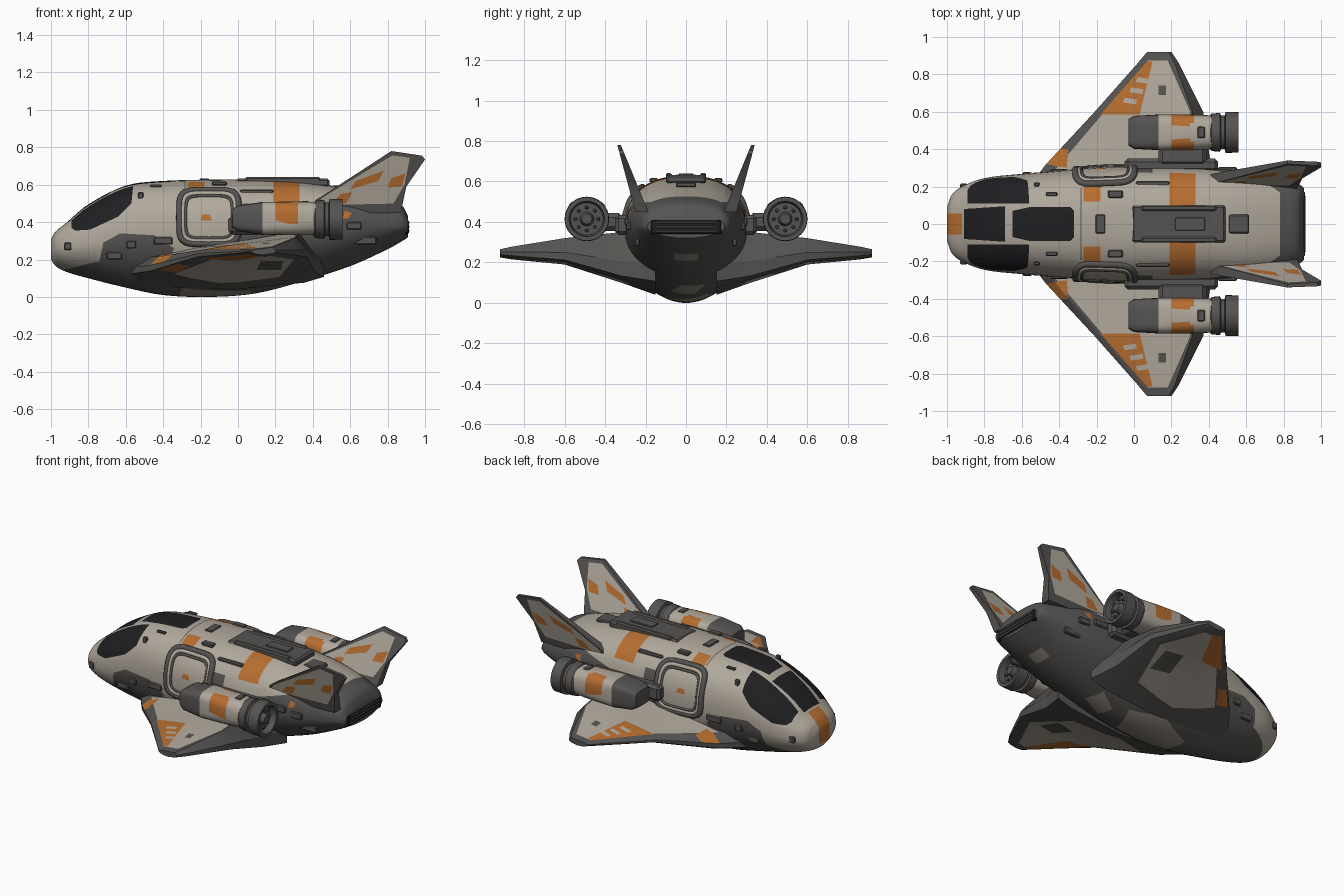
import bpy, bmesh, math
from mathutils import Vector

cube = bpy.data.objects.get("Cube")
if cube:
    bpy.data.objects.remove(cube, do_unlink=True)

# Flat colours
PALETTE = {"cream_paint": (0.44, 0.395, 0.335), "dark_grey": (0.092, 0.088, 0.083),
           "orange_paint": (0.47, 0.155, 0.03), "black_glass": (0.014, 0.014, 0.016),
           "taupe_paint": (0.27, 0.24, 0.2), "mid_grey": (0.12, 0.115, 0.11)}
CREAM, DARK, ORANGE, GLASS, TAUPE, GREY = range(len(PALETTE))
MATERIALS = []
for label, rgb in PALETTE.items():
    mat = bpy.data.materials.new(label)
    mat.use_nodes = True
    mat.diffuse_color = (*rgb, 1)
    shader = next(n for n in mat.node_tree.nodes if n.type == 'BSDF_PRINCIPLED')
    shader.inputs["Base Color"].default_value = (*rgb, 1)
    MATERIALS.append(mat)

def link(name, data):
    bpy.context.scene.collection.objects.link(bpy.data.objects.new(name, data))

def finish(bm, name, mirrored=False):
    """Turn a bmesh into an object, or into a pair mirrored across y."""
    bm.normal_update()
    for f in bm.faces:
        f.smooth = True
    for e in bm.edges:
        e.smooth = len(e.link_faces) == 2 and e.calc_face_angle(0) < math.radians(32)
    for side in (("back_", "front_") if mirrored else ("",)):
        mesh = bpy.data.meshes.new(side + name)
        if side == "front_":
            bmesh.ops.scale(bm, vec=(1, -1, 1), verts=bm.verts)
            bmesh.ops.reverse_faces(bm, faces=bm.faces)
        bm.to_mesh(mesh)
        for mat in MATERIALS:
            mesh.materials.append(mat)
        link(side + name, mesh)
    bm.free()

def loft(rings, mat=CREAM):
    bm = bmesh.new()
    loops = [[bm.verts.new(p) for p in ring] for ring in rings]
    for a, b in zip(loops, loops[1:]):
        for i in range(len(a)):
            j = (i + 1) % len(a)
            bm.faces.new((a[i], a[j], b[j], b[i]))
    bm.faces.new(loops[0])
    bm.faces.new(loops[-1])
    for f in bm.faces:
        f.material_index = mat
    bmesh.ops.recalc_face_normals(bm, faces=bm.faces)
    return bm

def oval(rx, ry, power, count):
    """Points of a superellipse."""
    turns = [math.tau * i / count for i in range(count)]
    return [tuple(math.copysign(abs(fn(t)) ** (2 / power), fn(t)) * r
                  for fn, r in ((math.cos, rx), (math.sin, ry))) for t in turns]

def panel(bm, axes, poly, mat, keep=lambda f: True):
    """Cut a convex outline into the surface along two axes and colour it."""
    a, b = axes
    sides = list(zip(poly, poly[1:] + poly[:1]))
    if sum(p[0] * q[1] - q[0] * p[1] for p, q in sides) < 0:
        sides = [(q, p) for p, q in sides]
    low, high = ([pick(p[i] for p in poly) for i in (0, 1)] for pick in (min, max))

    def touches(f):
        return all(min(v.co[k] for v in f.verts) <= high[i] and
                   max(v.co[k] for v in f.verts) >= low[i] for i, k in enumerate(axes))
    planes = []
    for p, q in sides:
        co, no = Vector((0, 0, 0)), Vector((0, 0, 0))
        co[a], co[b] = p
        no[a], no[b] = q[1] - p[1], p[0] - q[0]
        planes.append((co, no.normalized()))
        bm.normal_update()
        faces = [f for f in bm.faces if keep(f) and touches(f)]
        geom = list({v for f in faces for v in f.verts}) + list({e for f in faces for e in f.edges}) + faces
        bmesh.ops.bisect_plane(bm, geom=geom, dist=1e-5, plane_co=co, plane_no=planes[-1][1])
    bm.normal_update()
    for f in bm.faces:
        mid = f.calc_center_median()
        if keep(f) and all((mid - co).dot(no) < 1e-5 for co, no in planes):
            f.material_index = mat

def rect(x1, x2, y1, y2):
    return [(x1, y1), (x2, y1), (x2, y2), (x1, y2)]

def box(name, centre, size, mat=DARK, mirrored=True):
    bm = bmesh.new()
    bmesh.ops.create_cube(bm, size=1)
    bmesh.ops.scale(bm, vec=size, verts=bm.verts)
    bmesh.ops.translate(bm, vec=centre, verts=bm.verts)
    bmesh.ops.bevel(bm, geom=bm.edges[:], offset=min(size) * .25, segments=1, profile=0.5, affect='EDGES')
    for f in bm.faces:
        f.material_index = mat
    finish(bm, name, mirrored)

def up(f):
    return f.normal.z > 0.1

def down(f):
    return f.normal.z < -0.1

# Fuselage: x, half width, waist height, top, bottom
HULL = [(-1, .09, .255, .31, .2), (-.975, .155, .26, .35, .165), (-.92, .2, .27, .395, .135),
        (-.8, .245, .29, .495, .1), (-.6, .268, .32, .595, .05), (-.4, .285, .34, .62, .01),
        (-.15, .305, .34, .627, 0), (.1, .305, .34, .627, .02), (.35, .3, .35, .615, .085),
        (.6, .285, .37, .575, .165), (.8, .24, .38, .52, .255), (.88, .215, .38, .485, .3),
        (.91, .19, .375, .43, .32)]

def hull_at(x):
    i = max(k for k in range(len(HULL) - 1) if HULL[k][0] <= x or k == 0)
    span = HULL[i + 1][0] - HULL[i][0]
    t = (x - HULL[i][0]) / span

    def slope(k, c):
        lo, hi = HULL[max(k - 1, 0)], HULL[min(k + 1, len(HULL) - 1)]
        return span * (hi[c] - lo[c]) / (hi[0] - lo[0])
    h = t * t * (3 - 2 * t)
    return [HULL[i][c] * (1 - h) + HULL[i + 1][c] * h + slope(i, c) * t * (1 - t) ** 2
            - slope(i + 1, c) * t * t * (1 - t) for c in range(1, 5)]

def hull_ring(x):
    wide, waist, top, low = hull_at(x)
    halves = zip(oval(wide, top - waist, 2.5, 56), oval(wide, waist - low, 1.9, 56))
    return [(x, p[0], waist + p[1]) for p in (u if u[1] >= 0 else l for u, l in halves)]

def hull_side(x, z):
    wide, waist, top, low = hull_at(x)
    power, reach = (2.5, top - waist) if z > waist else (1.9, waist - low)
    return wide * max(0, 1 - (abs(z - waist) / reach) ** power) ** (1 / power)

stations = [p[0] + (q[0] - p[0]) * k / 5 for p, q in zip(HULL, HULL[1:]) for k in range(5)]
hull = loft([hull_ring(x) for x in stations + [HULL[-1][0]]])
for y in (-.11, .11):
    bmesh.ops.bisect_plane(hull, geom=hull.verts[:] + hull.edges[:] + hull.faces[:], dist=1e-5,
                           plane_co=(0, y, 0), plane_no=(0, 1, 0))
# Dark lower hull and tail, with lighter belly patches
XZ, XY = (0, 2), (0, 1)
for outline in ([(-.95, -.1), (-.95, .14), (-.75, .19), (.1, .27), (.1, -.1)], rect(.01, .1, .25, .5),
                [(-.75, .15), (-.72, .29), (-.63, .34), (-.45, .33), (-.34, .26), (-.4, .15)],
                [(0, -.1), (0, .3), (.3, .42), (.55, .49), (.8, .5), (.8, -.1)], rect(.78, 1, 0, .7)):
    panel(hull, XZ, outline, DARK)
for outline in ([(-.3, -.14), (-.34, .06), (-.1, .16), (.12, .1), (.06, -.1)], rect(.7, .77, -.06, .06),
                [(.22, -.08), (.2, .04), (.32, .1), (.36, -.02)]):
    panel(hull, XY, outline, TAUPE, down)
# Orange paint on roof, flanks and nose
panel(hull, XZ, rect(.19, .33, .5, .7), ORANGE)
panel(hull, XZ, [(.56, .42), (.57, .46), (.61, .45), (.59, .42)], ORANGE)
panel(hull, XY, rect(-1.1, -.92, -.055, .055), ORANGE, lambda f: f.calc_center_median().z > .22)
for s in (1, -1):
    panel(hull, XY, rect(-.27, -.18, s * .12, s * .2), ORANGE, up)
panel(hull, XZ, rect(-.287, -.281, .58, .7), DARK)
# Cockpit panes
panel(hull, XY, [(-.91, -.08), (-.91, .08), (-.69, .095), (-.69, -.095)], GLASS, up)
panel(hull, XY, [(-.65, -.07), (-.65, .07), (-.56, .09), (-.34, .09), (-.32, .07),
                 (-.32, -.07), (-.34, -.09), (-.56, -.09)], GLASS, up)
panel(hull, XZ, [(-.89, .37), (-.87, .355), (-.79, .36), (-.64, .43), (-.57, .5), (-.555, .65), (-.89, .65)],
      GLASS, lambda f: abs(f.calc_center_median().y) > .11)

# Side doors with ringed frames
def door_outline(scale, count):
    return [(x * scale - .155, z * scale + .427) for x, z in oval(.158, .143, 5, count)]
panel(hull, XZ, door_outline(1, 24), CREAM)
panel(hull, XZ, [(-.2, .41), (-.19, .44), (-.15, .44), (-.14, .41)], ORANGE)
finish(hull, "fuselage")
for side, s in (("back", 1), ("front", -1)):
    for label, scale, thick, mat in (("seal", 1, .018, DARK), ("rim", .89, .013, CREAM), ("groove", .79, .008, DARK)):
        data = bpy.data.curves.new(side + "_door_" + label, 'CURVE')
        data.dimensions, data.bevel_depth, data.bevel_resolution = '3D', thick, 2
        line, pts = data.splines.new('POLY'), door_outline(scale, 48)
        line.points.add(len(pts) - 1)
        for point, (x, z) in zip(line.points, pts):
            point.co = (x, s * hull_side(x, z), z, 1)
        line.use_cyclic_u = True
        data.materials.append(MATERIALS[mat])
        link(data.name, data)

# Wings: y, leading x, trailing x, top, edge height, bottom
WING = [(.15, -.6, .46, .35, .13, .04), (.32, -.47, .41, .35, .145, .1), (.6, -.21, .37, .32, .22, .19),
        (.86, .02, .24, .278, .24, .215), (.92, .07, .2, .265, .245, .225)]
TOP_CURVE = [(0, .12), (.06, .35), (.3, .58), (.55, .75), (.9, 1), (1, .3)]
LOW_CURVE = [(1, .25), (.9, .6), (.55, 1), (.25, .88), (.06, .45), (0, .12)]
wing = loft([[(lead + (trail - lead) * f, y, edge + (goal - edge) * k)
              for curve, goal in ((TOP_CURVE, top), (LOW_CURVE, low)) for f, k in curve]
             for y, lead, trail, top, edge, low in WING], DARK)
panel(wing, XY, [(-.43, .28), (.075, .875), (.18, .875), (.3, .6), (.315, .28)], CREAM, up)
panel(wing, XY, [(-.18, .585), (.03, .585), (.1, .87), (.07, .87)], ORANGE, up)
panel(wing, XY, [(-.47, .32), (-.4, .4), (-.35, .4), (-.36, .3)], ORANGE, up)
panel(wing, XY, [(-.34, .34), (.07, .86), (.17, .86), (.3, .6), (.22, .3), (-.1, .24)], CREAM, down)
panel(wing, XY, [(-.18, .59), (.05, .87), (.12, .87), (0, .62)], ORANGE, down)
panel(wing, XY, [(-.42, .36), (-.32, .47), (-.26, .47), (-.33, .36)], ORANGE, down)
panel(wing, XY, [(.1, .45), (.12, .6), (.24, .58), (.23, .42)], DARK, down)
for k in range(3):
    x, y = -.06 + .035 * k, .65 + .055 * k
    panel(wing, XY, [(x, y), (x + .07, y - .01), (x + .075, y + .015), (x + .01, y + .025)], CREAM, up)
panel(wing, XY, rect(.13, .17, .69, .74), DARK, up)
finish(wing, "wing", True)

# Engine pods and thrusters
POD = [(-.03, .07, .05, 5), (0, .088, .068, 5), (.13, .095, .088, 4), (.3, .095, .09, 3), (.43, .09, .088, 2.4)]
pod = loft([[(x, .49 + p, .42 + q) for p, q in oval(w, h, n, 32)] for x, w, h, n in POD])
panel(pod, XZ, rect(-.1, .13, .2, .6), DARK)
panel(pod, XZ, [(.2, .41), (.2, .6), (.32, .6), (.32, .39), (.27, .39)], ORANGE,
      lambda f: abs(f.calc_center_median().y - .49) > .04)
finish(pod, "engine_pod", True)
NOZZLE = [(.4, .085), (.415, .1), (.46, .104), (.465, .09), (.485, .09), (.49, .11), (.56, .108),
          (.56, .088), (.52, .08), (.52, .035), (.55, .025)]
finish(loft([[(x, .49 + p, .415 + q) for p, q in oval(r, r, 2, 32)] for x, r in NOZZLE], DARK), "thruster", True)
for a in (math.tau * k / 8 for k in range(8)):
    box("thruster_vane", (.525, .49 + .057 * math.cos(a), .415 + .057 * math.sin(a)), (.025, .016, .016), GREY)

# Tail fins
OUTLINE = [(.38, .45), (.42, .52), (.82, .78), (.985, .755), (1, .735), (.9, .59), (.87, .45)]
fin = loft([[(x, .225 + (z - .47) * .34 + s * (.032 - (z - .45) * .07), z) for x, z in OUTLINE] for s in (-1, 1)], DARK)
panel(fin, XZ, [(.42, .49), (.45, .53), (.825, .757), (.97, .737), (.89, .6), (.87, .5)], CREAM)
panel(fin, XZ, [(.6, .575), (.63, .62), (.78, .675), (.75, .62)], ORANGE)
panel(fin, XZ, [(.8, .585), (.82, .635), (.895, .66), (.875, .59)], ORANGE)
panel(fin, XZ, [(.5, .5), (.55, .55), (.61, .56), (.58, .5)], ORANGE)
finish(fin, "tail_fin", True)

# Pylons, roof equipment and small fittings
for name, centre, size in (
        ("pylon", (.26, .37, .4), (.26, .12, .09)), ("pylon_root", (.2, .315, .385), (.5, .07, .1)),
        ("pod_clamp", (.36, .49, .505), (.04, .06, .018)), ("roof_bracket", (-.1, .16, .607), (.08, .04, .022)),
        ("roof_deck_rail", (.24, .085, .626), (.4, .03, .03)), ("shoulder_vent", (.1, .215, .562), (.18, .03, .025)),
        ("rear_strip", (.47, .2, .535), (.16, .02, .016)), ("cockpit_latch", (-.44, .16, .595), (.06, .02, .014))):
    box(name, centre, size)
for name, centre, size in (
        ("roof_deck", (.24, 0, .61), (.5, .2, .045)), ("roof_hatch", (.3, 0, .634), (.16, .07, .012)),
        ("roof_vent", (.56, 0, .583), (.11, .1, .025)), ("roof_sensor", (-.18, 0, .626), (.05, .1, .016))):
    box(name, centre, size, mirrored=False)
for x, z, length in ((-.91, .27, .04), (-.66, .22, .08), (-.57, .28, .05), (-.52, .54, .03),
                     (-.4, .3, .1), (.5, .4, .1), (.62, .38, .08), (.68, .3, .12)):
    box("side_fitting", (x, hull_side(x, z), z), (length, .022, .04))

# Tail exhaust
box("tail_exhaust", (.9, 0, .375), (.03, .35, .075), GLASS, False)
for k in range(3):
    box("exhaust_slat", (.908, 0, .353 + .022 * k), (.018, .3, .01), GREY, False)
